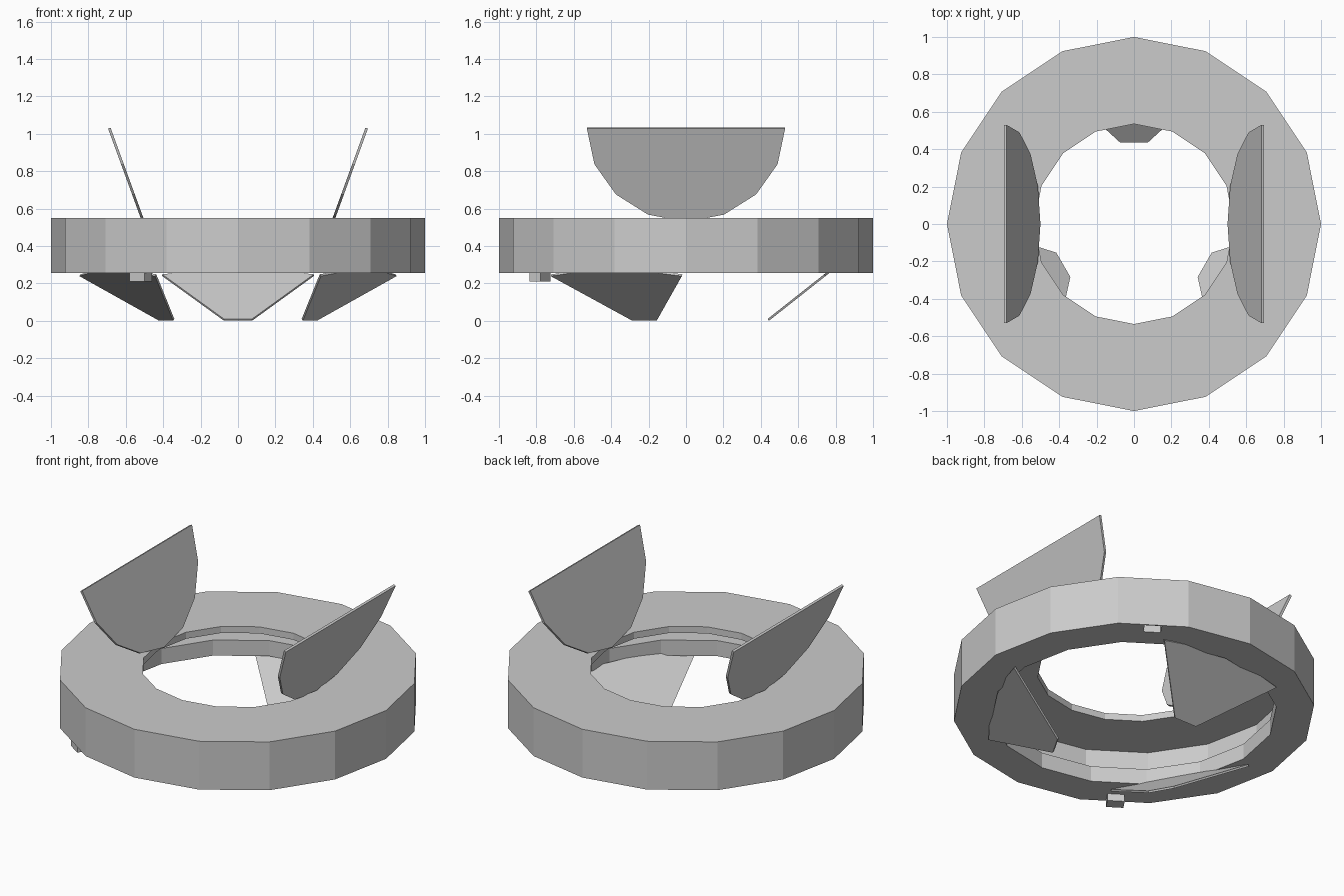
import bpy, bmesh
from math import sin, cos, pi, radians
from mathutils import Vector, Matrix

if "Cube" in bpy.data.objects:
    bpy.data.objects.remove(bpy.data.objects["Cube"])

N = 16
Z0, Z1 = 0.255, 0.55


def make_object(name, bm):
    bmesh.ops.recalc_face_normals(bm, faces=bm.faces)
    mesh = bpy.data.meshes.new(name)
    bm.to_mesh(mesh)
    bm.free()
    ob = bpy.data.objects.new(name, mesh)
    bpy.context.collection.objects.link(ob)
    return ob


def ring(name, r_in, r_out, z0, z1):
    """Low-poly ring with a rectangular section."""
    bm = bmesh.new()
    profile = [(r_in, z0), (r_out, z0), (r_out, z1), (r_in, z1)]
    rows = []
    for i in range(N):
        a = 2 * pi * i / N
        rows.append([bm.verts.new((r * cos(a), r * sin(a), z)) for r, z in profile])
    for i in range(N):
        p, q = rows[i], rows[(i + 1) % N]
        for k in range(4):
            m = (k + 1) % 4
            bm.faces.new((p[k], q[k], q[m], p[m]))
    return make_object(name, bm)


def panel(name, outline, origin, across, along, thick):
    """Flat plate: outline (s, t) laid along two directions, with thickness."""
    bm = bmesh.new()
    o, s_dir, t_dir = Vector(origin), Vector(across).normalized(), Vector(along).normalized()
    n = s_dir.cross(t_dir) * thick / 2
    a = [bm.verts.new(o + s_dir * s + t_dir * t - n) for s, t in outline]
    b = [bm.verts.new(o + s_dir * s + t_dir * t + n) for s, t in outline]
    bm.faces.new(a)
    bm.faces.new(b[::-1])
    for i in range(len(a)):
        j = (i + 1) % len(a)
        bm.faces.new((a[i], a[j], b[j], b[i]))
    return make_object(name, bm)


def block(name, loc, size, angle):
    bm = bmesh.new()
    mat = Matrix.Translation(loc) @ Matrix.Rotation(angle, 4, 'Z') @ Matrix.Diagonal((*size, 1))
    bmesh.ops.create_cube(bm, size=1, matrix=mat)
    return make_object(name, bm)


# Hollow ring body: outer wall, thin top plate, lower lip
wall = ring("outer_wall", 0.885, 1.0, Z0, Z1)
ring("top_plate", 0.535, 0.885, 0.51, Z1)
ring("lower_lip", 0.79, 0.885, Z0, 0.35)

# Two half-disc doors standing open on the top
half_disc = [(0.53 * cos(pi * i / 8), -0.53 * sin(pi * i / 8)) for i in range(9)]
for side, label in ((-1, "left"), (1, "right")):
    panel("top_door_" + label, half_disc, (side * 0.688, 0, 1.03),
          (0, 1, 0), (side * sin(radians(20)), 0, cos(radians(20))), 0.014)

# Three petals folding down as legs
petal = [(-0.075, 0), (0.075, 0), (0.405, 0.385), (0.22, 0.42),
         (0, 0.43), (-0.22, 0.42), (-0.405, 0.385)]
for i, deg in enumerate((90, 210, 330)):
    a = radians(deg)
    c, s = cos(a), sin(a)
    panel(f"lower_petal_{i + 1}", petal, (0.44 * c, 0.44 * s, 0.005),
          (-s, c, 0), (0.785 * c, 0.785 * s, 0.62), 0.012)

# Peg under the rim, and its matching socket on the opposite side
angle = radians(56.3)
size = (0.072, 0.096, 0.09)
block("peg", (-0.52, -0.78, 0.256), size, angle)
cutter = block("socket_cutter", (0.52, 0.78, Z0), size, angle)
cutter.hide_render = True
cutter.hide_set(True)
cut = wall.modifiers.new("socket", 'BOOLEAN')
cut.operation = 'DIFFERENCE'
cut.solver = 'EXACT'
cut.object = cutter
